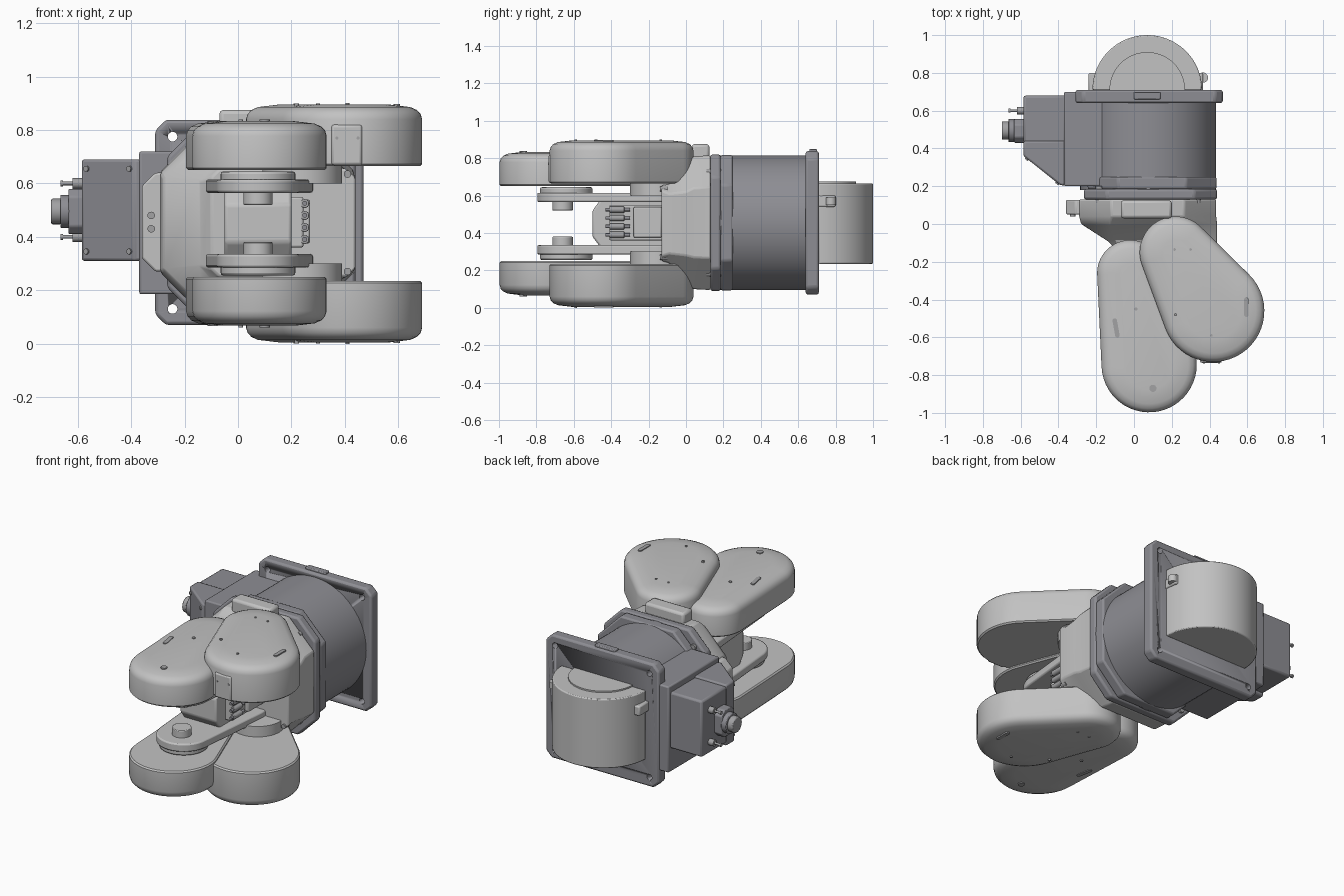
import bpy, bmesh, math
from mathutils import Vector

cube = bpy.data.objects.get("Cube")
if cube:
    bpy.data.objects.remove(cube)


def material(name, r, g, b):
    m = bpy.data.materials.new(name)
    m.use_nodes = True
    m.diffuse_color = (r, g, b, 1)
    m.node_tree.nodes["Principled BSDF"].inputs["Base Color"].default_value = (r, g, b, 1)
    return m


LIGHT = material("light grey", 0.54, 0.54, 0.54)
DARK = material("slate grey", 0.27, 0.27, 0.295)
METAL = material("fastener grey", 0.36, 0.36, 0.37)
MID = 0.45  # height of the symmetry plane between upper and lower arms


def loft(name, rings, mat, bevel=0.0):
    """Skin a stack of equal-length rings and cap both ends."""
    bm = bmesh.new()
    vs = [[bm.verts.new(p) for p in ring] for ring in rings]
    n = len(vs[0])
    for a, b in zip(vs, vs[1:]):
        for i in range(n):
            j = (i + 1) % n
            bm.faces.new((a[i], a[j], b[j], b[i]))
    bm.faces.new(vs[0])
    bm.faces.new(vs[-1])
    bmesh.ops.recalc_face_normals(bm, faces=bm.faces)
    me = bpy.data.meshes.new(name)
    bm.to_mesh(me)
    bm.free()
    me.polygons.foreach_set("use_smooth", [True] * len(me.polygons))
    me.set_sharp_from_angle(angle=math.radians(32))
    me.materials.append(mat)
    ob = bpy.data.objects.new(name, me)
    bpy.context.collection.objects.link(ob)
    if bevel:
        mod = ob.modifiers.new("edge_round", "BEVEL")
        mod.width, mod.segments = bevel, 2
        mod.limit_method = "ANGLE"
    return ob


def place(u, v, w, axis):
    return {"z": (u, v, w), "y": (u, w, v), "x": (w, u, v)}[axis]


def prism(name, pts, axis, lo, hi, mat, bevel=0.0):
    return loft(name, [[place(u, v, w, axis) for u, v in pts] for w in (lo, hi)], mat, bevel)


def circle(u, v, r, n=48):
    return [(u + r * math.cos(math.tau * i / n), v + r * math.sin(math.tau * i / n)) for i in range(n)]


def cyl(name, u, v, r, axis, lo, hi, mat, bevel=0.0, n=48):
    return prism(name, circle(u, v, r, n), axis, lo, hi, mat, bevel)


def box(name, x, y, z, mat, bevel=0.008):
    pts = [(x[0], y[0]), (x[1], y[0]), (x[1], y[1]), (x[0], y[1])]
    return prism(name, pts, "z", z[0], z[1], mat, bevel)


def octagon(x0, x1, z0, z1, c):
    return [(x0 + c, z0), (x1 - c, z0), (x1, z0 + c), (x1, z1 - c),
            (x1 - c, z1), (x0 + c, z1), (x0, z1 - c), (x0, z0 + c)]


def teardrop(big, r1, small, r2, n=28):
    """Outline of two circles joined by their outer tangents."""
    a, b = Vector(big), Vector(small)
    d = b - a
    axis = math.atan2(d.y, d.x)
    phi = math.acos((r1 - r2) / d.length)
    out = []
    for c, r, s, e in ((a, r1, axis + phi, axis + math.tau - phi), (b, r2, axis - phi, axis + phi)):
        for i in range(n + 1):
            t = s + (e - s) * i / n
            out.append((c.x + r * math.cos(t), c.y + r * math.sin(t)))
    return out


def both(z, lower):
    return 2 * MID - z if lower else z


def pod(name, big, r1, small, r2, lo, hi, lower):
    """Rounded cover with a softly crowned outer face."""
    profile = [(0.008, lo), (0, lo + 0.008), (0, hi - 0.055), (0.006, hi - 0.035),
               (0.02, hi - 0.02), (0.045, hi - 0.009), (0.12, hi)]
    rings = [[(x, y, both(z, lower)) for x, y in teardrop(big, r1 - o, small, r2 - o)]
             for o, z in profile]
    return loft(name, rings, LIGHT)


def slot(name, x, y, length, angle, z, lower):
    d = Vector((math.cos(angle), math.sin(angle))) * length / 2
    c = Vector((x, y))
    pts = teardrop(c - d, 0.012, c + d, 0.0119, 8)
    prism(name, pts, "z", both(z - 0.02, lower), both(z + 0.004, lower), METAL)


# Paired upper and lower arm covers, fork prongs and hubs
for lower in (False, True):
    s = "lower_" if lower else "upper_"
    pod(s + "elbow_cover", (0.42, -0.46), 0.27, (0.22, -0.15), 0.19, 0.665, 0.895, lower)
    pod(s + "forearm_cover", (0.08, -0.745), 0.252, (-0.02, -0.26), 0.175, 0.65, 0.833, lower)
    slot(s + "elbow_slot", 0.595, -0.44, 0.08, math.pi / 2, 0.894, lower)
    slot(s + "forearm_slot", -0.095, -0.55, 0.08, 1.75, 0.83, lower)
    for i, (x, y, r, z) in enumerate(((0.215, -0.135, 0.007, 0.893), (0.3, -0.135, 0.007, 0.893),
                                      (0.22, -0.48, 0.008, 0.893), (0.41, -0.59, 0.007, 0.895),
                                      (0.1, -0.87, 0.019, 0.833), (0.01, -0.45, 0.009, 0.833))):
        cyl(f"{s}cover_screw_{i}", x, y, r, "z", both(z - 0.02, lower), both(z + 0.006, lower), METAL, n=16)
    prong = teardrop((0.08, -0.15), 0.2, (0.075, -0.64), 0.155)
    prism(s + "prong", prong, "z", both(0.565, lower), both(0.615, lower), LIGHT, 0.008)
    cyl(s + "prong_disc", 0.075, -0.64, 0.14, "z", both(0.6, lower), both(0.645, lower), LIGHT, 0.01)
    cyl(s + "prong_hub", 0.075, -0.66, 0.055, "z", both(0.52, lower), both(0.57, lower), LIGHT, 0.004)
    cyl(s + "elbow_joint", 0.24, -0.15, 0.15, "z", both(0.6, lower), both(0.68, lower), LIGHT)

# Small plate on the front of the upper elbow cover
box("elbow_front_plate", (0.35, 0.465), (-0.735, -0.69), (0.668, 0.82), LIGHT, 0.01)
for x in (0.37, 0.45):
    cyl("plate_screw", x, 0.77, 0.006, "y", -0.738, -0.73, METAL, n=12)

# Central fork body between the prongs, with its connector panel
prism("fork_body", [(-0.5, 0.38), (-0.44, 0.3), (-0.05, 0.28), (-0.05, 0.62), (-0.44, 0.6), (-0.5, 0.52)],
      "x", -0.05, 0.2, LIGHT, 0.01)
box("connector_panel", (0.19, 0.245), (-0.41, -0.1), (0.36, 0.55), LIGHT)
box("connector_box", (0.22, 0.27), (-0.28, -0.13), (0.375, 0.54), LIGHT)
for z in (0.39, 0.435, 0.48, 0.525):
    cyl("connector_socket", 0.25, z, 0.017, "y", -0.41, -0.33, METAL, 0.003, 16)
    cyl("connector_pin", 0.25, z, 0.009, "y", -0.43, -0.3, DARK, n=12)

# Wrist housing tapering from the base to the fork
sections = ((-0.13, octagon(-0.1, 0.44, 0.25, 0.655, 0.03)), (-0.09, octagon(-0.14, 0.44, 0.24, 0.66, 0.05)),
            (0.0, octagon(-0.28, 0.44, 0.13, 0.77, 0.15)), (0.04, octagon(-0.29, 0.435, 0.1, 0.81, 0.17)),
            (0.13, octagon(-0.29, 0.435, 0.095, 0.815, 0.17)))
loft("wrist_housing", [[(x, y, z) for x, z in ring] for y, ring in sections], LIGHT, 0.008)
box("housing_top_cap", (-0.07, 0.2), (0.03, 0.125), (0.78, 0.875), LIGHT, 0.015)
prism("housing_side_cap", octagon(-0.36, -0.2, 0.27, 0.64, 0.05), "y", 0.05, 0.128, LIGHT, 0.008)
for x, z, y in ((-0.24, 0.585, 0.0), (-0.24, 0.33, 0.0), (-0.325, 0.48, 0.05), (-0.325, 0.43, 0.05),
                (0.41, 0.635, -0.13), (0.41, 0.27, -0.13)):
    cyl("housing_bolt", x, z, 0.014, "y", y - 0.01, y + 0.03, METAL, n=16)

# Base drum with its front flange
CX, CZ = 0.075, 0.455
prism("drum_flange", octagon(CX - 0.34, CX + 0.365, CZ - 0.365, CZ + 0.365, 0.12), "y", 0.13, 0.185, DARK, 0.012)
prism("drum_collar", octagon(CX - 0.32, CX + 0.362, CZ - 0.362, CZ + 0.362, 0.16), "y", 0.185, 0.25, DARK, 0.01)
cyl("drum", CX, CZ, 0.36, "y", 0.18, 0.65, DARK, n=80)
for sx in (-1, 1):
    for sz in (-1, 1):
        cyl("flange_bolt", CX + sx * 0.26, CZ + sz * 0.27, 0.018, "y", 0.11, 0.2, METAL, n=16)

# Rear mounting plate with four through holes
plate = prism("mounting_plate", octagon(-0.31, 0.47, 0.07, 0.838, 0.04), "y", 0.64, 0.71, DARK, 0.012)
for x in (-0.245, 0.405):
    for z in (0.13, 0.775):
        cutter = cyl("hole_cutter", x, z, 0.018, "y", 0.55, 0.8, DARK, n=20)
        cutter.hide_render = True
        cutter.hide_set(True)
        mod = plate.modifiers.new("hole", "BOOLEAN")
        mod.operation, mod.object = "DIFFERENCE", cutter
box("plate_top_tab", (0.0, 0.14), (0.66, 0.7), (0.82, 0.85), DARK, 0.005)

# Side junction box and sloped cable housing
box("side_box", (-0.37, 0.0), (0.2, 0.7), (0.185, 0.72), DARK)
prism("cable_housing", [(-0.36, 0.205), (-0.39, 0.205), (-0.585, 0.36), (-0.585, 0.44), (-0.36, 0.44)],
      "z", 0.31, 0.69, DARK, 0.01)
box("cable_box", (-0.585, -0.36), (0.43, 0.68), (0.33, 0.68), DARK, 0.012)
slope = Vector((-0.195, 0.155)).normalized()
nrm = Vector((-slope.y, slope.x)) * -1
if nrm.y > 0:
    nrm = -nrm
for t in (0.02, 0.225):
    for z in (0.345, 0.655):
        p = Vector((-0.39, 0.205)) + slope * t
        rings = [[(p.x + nrm.x * h + slope.x * u, p.y + nrm.y * h + slope.y * u, v)
                  for u, v in circle(0, z, 0.011, 12)] for h in (-0.01, 0.007)]
        loft("housing_screw", rings, METAL)

# Main plug, small sockets and pins
prism("plug_base", octagon(0.43, 0.555, 0.41, 0.58, 0.03), "x", -0.635, -0.57, DARK, 0.006)
cyl("plug_collar", 0.495, 0.495, 0.062, "x", -0.665, -0.63, DARK, 0.004)
cyl("plug_cap", 0.495, 0.495, 0.048, "x", -0.7, -0.66, METAL, 0.006)
for z in (0.4, 0.6):
    cyl("side_socket", 0.6, z, 0.02, "x", -0.62, -0.57, METAL, n=20)
    cyl("side_pin", 0.6, z, 0.007, "x", -0.655, -0.57, METAL, n=12)
    cyl("pin_head", 0.6, z, 0.011, "x", -0.665, -0.655, METAL, n=12)

# Rear motor cover with its lid and lifting lugs
arc = [(0.07 + 0.29 * math.cos(math.pi * i / 48), 0.71 + 0.29 * math.sin(math.pi * i / 48)) for i in range(49)]
prism("motor_cover", arc, "z", 0.235, 0.665, LIGHT, 0.006)
lid = [(0.07 + 0.2 * math.cos(math.pi * i / 32), 0.71 + 0.2 * math.sin(math.pi * i / 32)) for i in range(33)]
prism("motor_lid", lid, "z", 0.66, 0.674, LIGHT)
box("right_lug", (-0.24, -0.18), (0.7, 0.8), (0.54, 0.6), LIGHT)
box("left_lug", (0.33, 0.365), (0.7, 0.8), (0.54, 0.6), LIGHT)
cyl("left_lug_eye", 0.365, 0.775, 0.027, "z", 0.55, 0.59, LIGHT, n=20)
